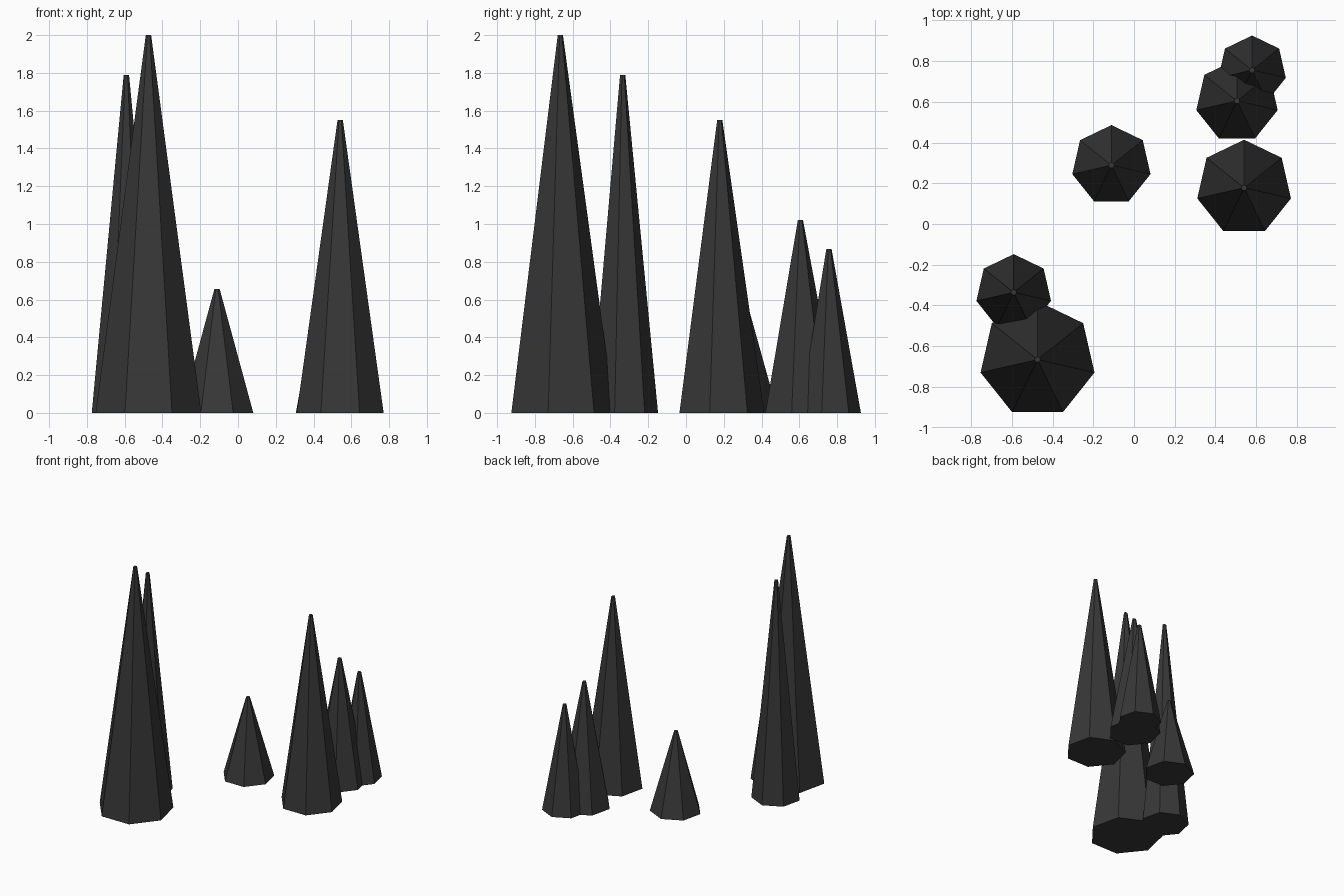
import bpy, math

if "Cube" in bpy.data.objects:
    bpy.data.objects.remove(bpy.data.objects["Cube"])

# One dark stone colour
stone = bpy.data.materials.new("dark_stone")
stone.diffuse_color = (0.038, 0.038, 0.038, 1)
stone.use_nodes = True
stone.node_tree.nodes["Principled BSDF"].inputs["Base Color"].default_value = stone.diffuse_color

# Seven-sided spikes: x, y, base radius, height
spikes = [
    (-0.474, -0.666, 0.287, 2.00),
    (-0.591, -0.336, 0.188, 1.79),
    (-0.111, 0.289, 0.197, 0.655),
    (0.541, 0.178, 0.236, 1.55),
    (0.506, 0.605, 0.205, 1.02),
    (0.580, 0.756, 0.170, 0.868),
]

for i, (x, y, r, h) in enumerate(spikes, 1):
    # Tapered spike with a tiny flat tip; one corner points to +y
    bpy.ops.mesh.primitive_cone_add(vertices=7, radius1=r, radius2=0.0145,
                                    depth=h, location=(x, y, h / 2))
    spike = bpy.context.object
    spike.name = f"spike_{i}"
    # Turn so that the first corner faces +y whatever the primitive's start angle
    v = spike.data.vertices[0].co
    spike.rotation_euler.z = math.pi / 2 - math.atan2(v.y, v.x)
    spike.data.materials.append(stone)
